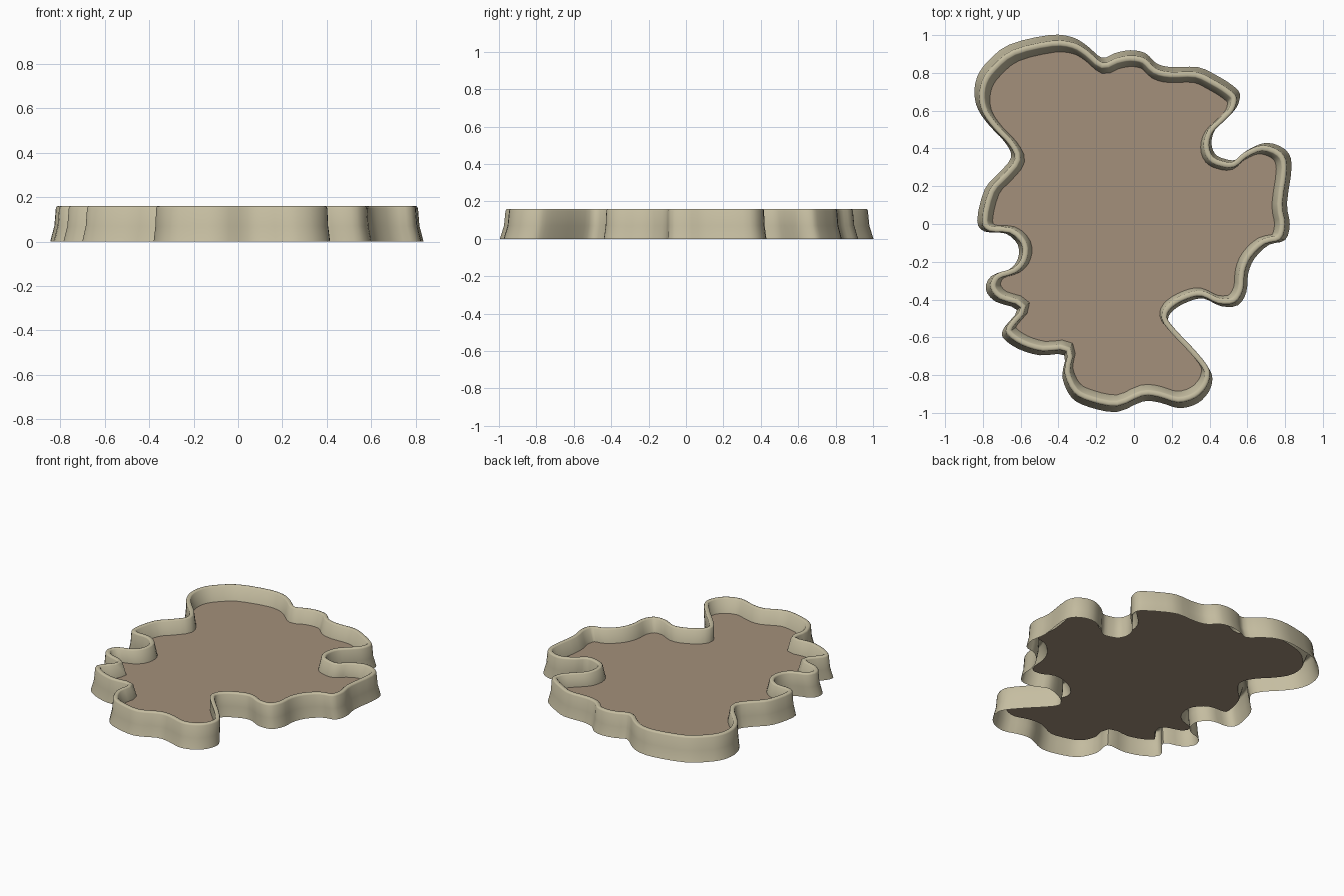
import bpy, math
from mathutils import Vector
from mathutils.geometry import tessellate_polygon

if "Cube" in bpy.data.objects:
    bpy.data.objects.remove(bpy.data.objects["Cube"])

# Key points of the wavy outline at ground level, clockwise
OUTLINE = [
    (-.45, 1.0), (-.33, .99), (-.25, .945), (-.17, .88), (-.10, .905), (-.02, .92), (.06, .905),
    (.12, .85), (.20, .83), (.34, .83), (.44, .785), (.52, .735), (.56, .69), (.545, .62),
    (.49, .56), (.43, .50), (.41, .43), (.43, .37), (.48, .345), (.54, .34), (.60, .39),
    (.70, .43), (.80, .395), (.835, .31), (.81, .11), (.825, 0), (.80, -.085), (.715, -.11),
    (.64, -.18), (.605, -.26), (.595, -.36), (.55, -.43), (.46, -.435), (.37, -.395),
    (.29, -.41), (.21, -.455), (.18, -.51), (.23, -.58), (.32, -.675), (.395, -.765),
    (.415, -.82), (.395, -.89), (.335, -.95), (.24, -.975),
    (.135, -.945), (.045, -.94), (-.09, -.995), (-.235, -.97), (-.33, -.92), (-.38, -.81),
    (-.37, -.695), (-.50, -.695), (-.615, -.66), (-.695, -.60), (-.685, -.545), (-.62, -.455),
    (-.735, -.41), (-.785, -.345), (-.755, -.275), (-.66, -.24), (-.615, -.185), (-.615, -.11),
    (-.68, -.05), (-.79, -.04), (-.83, .02), (-.79, .185), (-.71, .275), (-.65, .355),
    (-.685, .435), (-.765, .52), (-.825, .605), (-.845, .69), (-.83, .78), (-.775, .86),
    (-.66, .95)]
# Wall section from outside foot over the rim to the floor: (scale, inward offset, z)
SECTION = [(1.0, 0, 0), (.978, 0, .07), (.970, 0, .15), (.969, .004, .158), (.968, .009, .16),
           (.968, .023, .16), (.968, .029, .155), (.943, .034, .07)]
STEPS = 3


def material(name, color):
    m = bpy.data.materials.new(name)
    m.diffuse_color = (*color, 1)
    m.use_nodes = True
    m.node_tree.nodes["Principled BSDF"].inputs["Base Color"].default_value = m.diffuse_color
    return m


def smooth_loop(keys):
    """Closed Catmull-Rom curve through the key points."""
    p = [Vector(k) for k in keys]
    n, out = len(p), []
    for i in range(n):
        a, b, c, d = (p[(i + k) % n] for k in (-1, 0, 1, 2))
        for s in range(STEPS):
            t = s / STEPS
            out.append(.5 * (2 * b + (c - a) * t + (2 * a - 5 * b + 4 * c - d) * t * t
                             + (3 * b - a - 3 * c + d) * t ** 3))
    return out


def add_object(name, verts, faces, mat):
    me = bpy.data.meshes.new(name)
    me.from_pydata(verts, [], faces)
    me.materials.append(mat)
    ob = bpy.data.objects.new(name, me)
    bpy.context.collection.objects.link(ob)
    return ob


stone = material("pale_stone", (.56, .51, .355))
earth = material("brown_floor", (.37, .277, .197))
loop = smooth_loop(OUTLINE)
n = len(loop)

# Inward directions along the outline
inward = []
for i in range(n):
    d = (loop[(i + 1) % n] - loop[i - 1]).normalized()
    inward.append(Vector((d.y, -d.x)))


def section_ring(s, off, z):
    return [(p * s + q * off).to_3d() + Vector((0, 0, z)) for p, q in zip(loop, inward)]


# Raised rim wall, open underneath
verts = [v for sec in SECTION for v in section_ring(*sec)]
faces = [(r * n + i, (r + 1) * n + i, (r + 1) * n + (i + 1) % n, r * n + (i + 1) % n)
         for r in range(len(SECTION) - 1) for i in range(n)]
wall = add_object("rim_wall", verts, faces, stone)
bpy.context.view_layer.objects.active = wall
wall.select_set(True)
bpy.ops.object.shade_smooth_by_angle(angle=math.radians(50))

# Thin floor sheet inside the wall
ring = section_ring(*SECTION[-1])
tris = []
for t in tessellate_polygon([ring]):
    a, b, c = (ring[k] for k in t)
    tris.append(tuple(t) if (b - a).cross(c - a).z > 0 else tuple(reversed(t)))
add_object("floor", ring, tris, earth)
